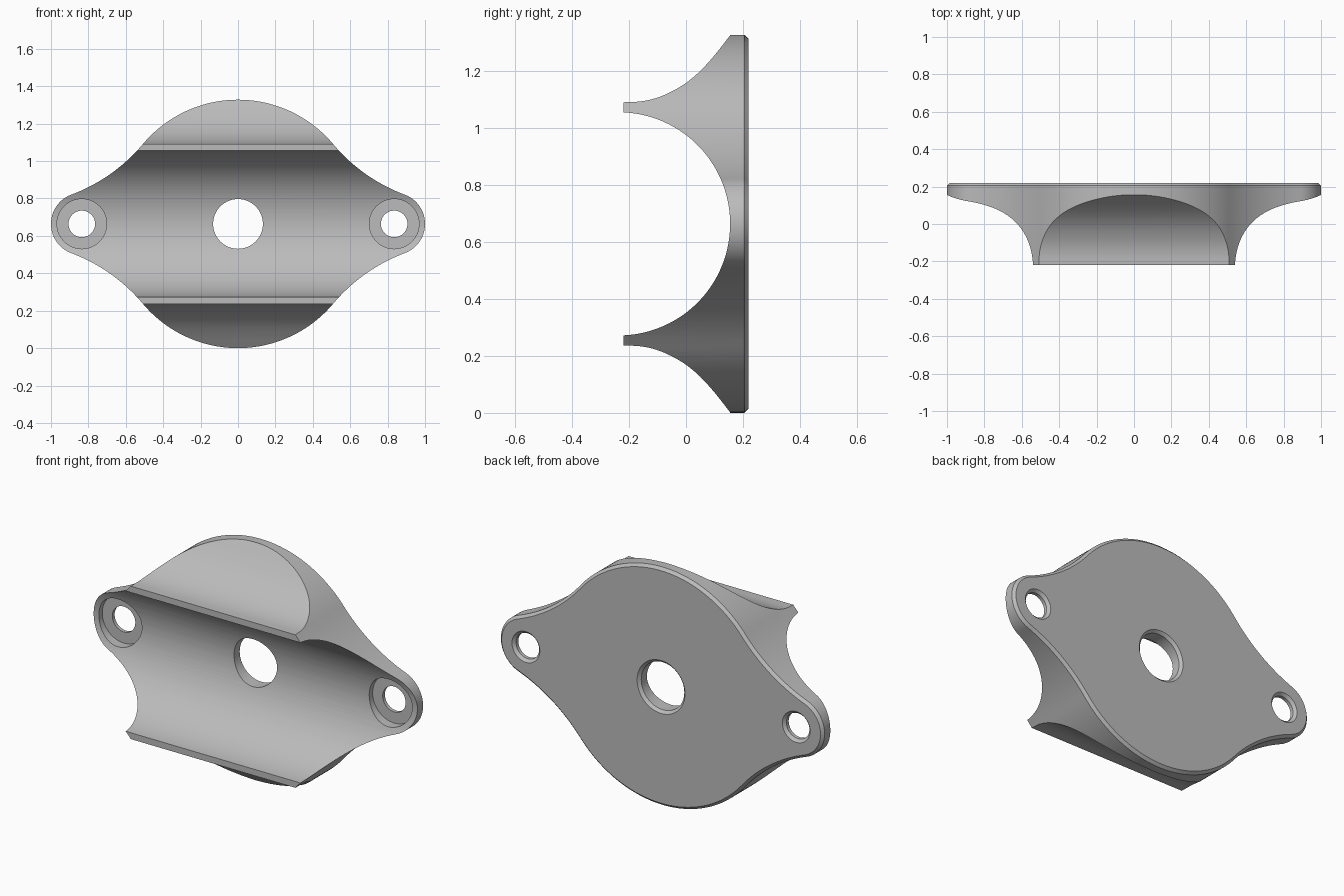
import bpy, bmesh
from math import sin, cos, pi, atan2, hypot, radians
from mathutils import Vector

cube = bpy.data.objects.get("Cube")
if cube:
    bpy.data.objects.remove(cube, do_unlink=True)

MID = 0.664                    # disc radius and centre height
EAR_X, EAR_R = 0.833, 0.167    # mounting ears
BACK, FRONT = 0.22, -0.22
CHAMFER = 0.015

gray = bpy.data.materials.new("plain gray")
gray.use_nodes = True
gray.diffuse_color = (0.5, 0.5, 0.5, 1)
gray.node_tree.nodes["Principled BSDF"].inputs["Base Color"].default_value = (0.5, 0.5, 0.5, 1)


def loft(name, rings):
    """Closed solid through rings of equal length."""
    bm = bmesh.new()
    rows = [[bm.verts.new(p) for p in ring] for ring in rings]
    for a, b in zip(rows, rows[1:]):
        for i in range(len(a)):
            j = (i + 1) % len(a)
            bm.faces.new((a[i], a[j], b[j], b[i]))
    bm.faces.new(rows[0])
    bm.faces.new(rows[-1])
    bmesh.ops.recalc_face_normals(bm, faces=bm.faces)
    mesh = bpy.data.meshes.new(name)
    bm.to_mesh(mesh)
    bm.free()
    mesh.materials.append(gray)
    obj = bpy.data.objects.new(name, mesh)
    bpy.context.collection.objects.link(obj)
    return obj


def arc(cx, cy, r, a0, a1, n):
    return [(cx + r * cos(a0 + (a1 - a0) * i / n), cy + r * sin(a0 + (a1 - a0) * i / n))
            for i in range(n + 1)]


def outline(inset, y):
    """Disc blended into two ears by tangent arcs, shrunk by inset."""
    # Blend arc centre, tangent to both the disc and the ear
    t = radians(40)
    blend = (EAR_R**2 - MID**2 + 2 * EAR_X * MID * cos(t) - EAR_X**2) / \
            (2 * (MID - EAR_R - EAR_X * cos(t)))
    bx, bz = (MID + blend) * cos(t), (MID + blend) * sin(t)
    e = atan2(bz, bx - EAR_X)
    quarter = arc(EAR_X, 0, EAR_R - inset, 0, e, 16)
    quarter += arc(bx, bz, blend + inset, pi + e, pi + t, 20)[1:]
    quarter += arc(0, 0, MID - inset, t, pi / 2, 24)[1:]
    half = quarter + [(-x, z) for x, z in quarter[-2::-1]]
    full = half + [(x, -z) for x, z in half[-2:0:-1]]
    return [(x, y, z + MID) for x, z in full]


def apply_boolean(obj, tool, operation):
    mod = obj.modifiers.new("cut", "BOOLEAN")
    mod.object, mod.operation, mod.solver = tool, operation, "EXACT"
    bpy.context.view_layer.objects.active = obj
    bpy.ops.object.modifier_apply(modifier=mod.name)
    bpy.data.objects.remove(tool, do_unlink=True)


def drill(name, x, steps):
    """Turned cutter along y from (y, radius) steps."""
    return loft(name, [[(x + px, y, MID + pz) for px, pz in arc(0, 0, r, 0, 2 * pi, 64)[:-1]]
                       for y, r in steps])


def spline(points, n):
    """Catmull-Rom curve through the points."""
    p = [Vector(q) for q in points]
    p = [2 * p[0] - p[1]] + p + [2 * p[-1] - p[-2]]
    out = []
    for a, b, c, d in zip(p, p[1:], p[2:], p[3:]):
        for i in range(n):
            s = i / n
            out.append(0.5 * (2 * b + (c - a) * s + (2 * a - 5 * b + 4 * c - d) * s**2
                              + (3 * b - a - 3 * c + d) * s**3))
    return [tuple(v) for v in out + [p[-2]]]


# Plate outline with a chamfered back edge
body = loft("cradle_plate", [outline(0, FRONT - 0.1), outline(0, BACK - CHAMFER),
                             outline(CHAMFER, BACK)])

# Side section: round trough between two flared lips (y, height above centre)
TROUGH_R, TROUGH_Y = 0.392, -0.237
lip_angle = atan2(hypot(TROUGH_R) * 0.999, FRONT - TROUGH_Y)
trough = arc(TROUGH_Y, 0, TROUGH_R, 0, lip_angle, 32)
flare = spline([(FRONT, 0.427), (-0.16, 0.43), (-0.105, 0.442), (-0.05, 0.465),
                (0, 0.495), (0.05, 0.537), (0.1, 0.592), (0.155, 0.662)], 4)
upper = trough + flare + [(0.17, 0.8), (0.4, 0.8)]
section = upper + [(y, -z) for y, z in upper[:0:-1]]
side = loft("side_section", [[(x, y, z + MID) for y, z in section] for x in (-1.2, 1.2)])
apply_boolean(body, side, "INTERSECT")

# Central hole with a chamfer at the back
HOLE, SMALL, SEAT = 0.133, 0.071, 0.133
apply_boolean(body, drill("centre_hole", 0, [(-0.5, HOLE), (BACK - CHAMFER, HOLE),
              (BACK, HOLE + CHAMFER), (0.4, HOLE + CHAMFER)]), "DIFFERENCE")

# Counterbored screw holes in the ears
for s in (-1, 1):
    apply_boolean(body, drill("screw_hole", s * 0.835, [
        (-0.5, SEAT), (0.185, SEAT), (0.185, SMALL), (BACK - CHAMFER, SMALL),
        (BACK, SMALL + CHAMFER), (0.4, SMALL + CHAMFER)]), "DIFFERENCE")

# Smooth curved walls, keep the edges crisp
bpy.ops.object.select_all(action="DESELECT")
body.select_set(True)
bpy.context.view_layer.objects.active = body
bpy.ops.object.shade_smooth_by_angle(angle=radians(25))
